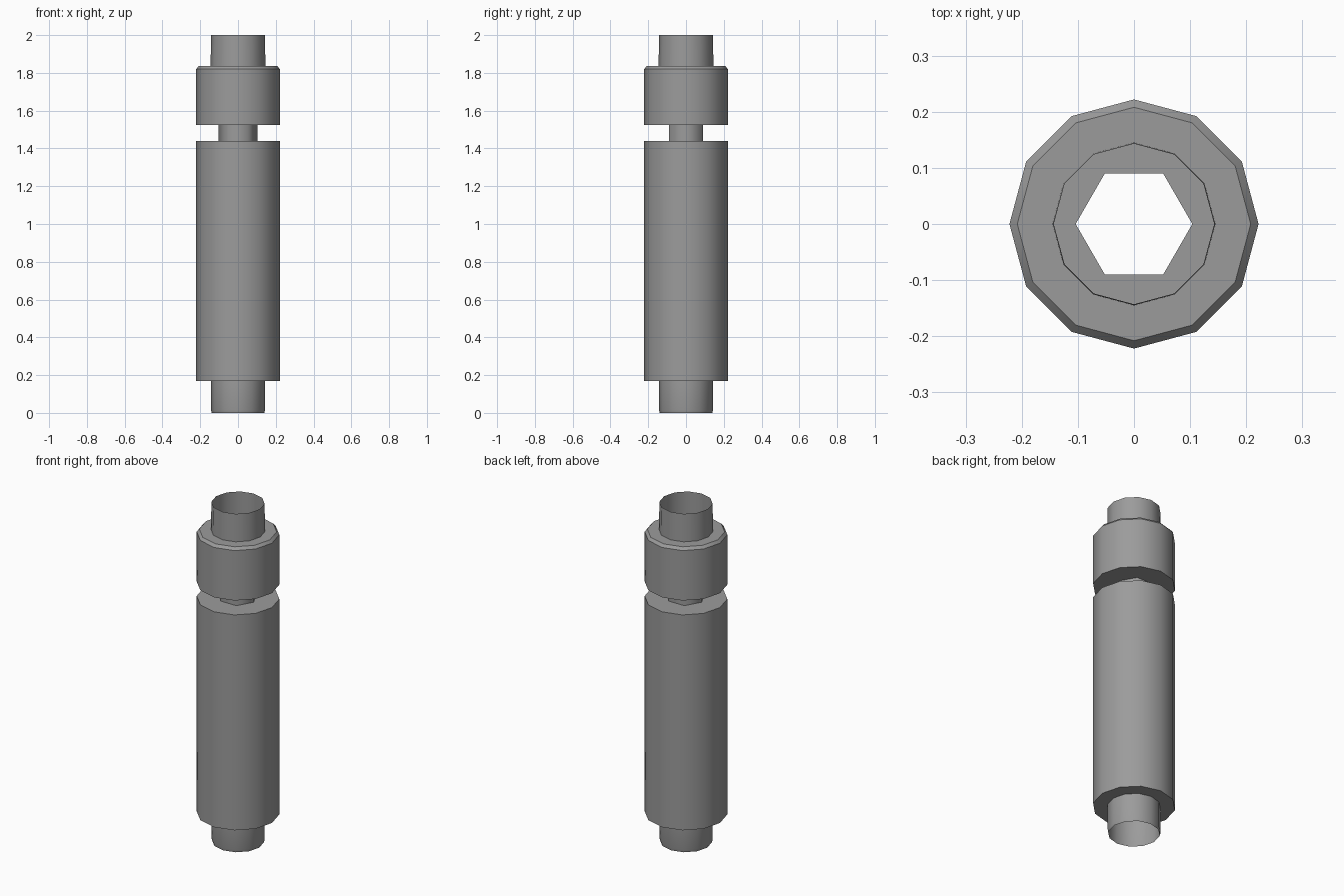
import bpy, bmesh, math

if "Cube" in bpy.data.objects:
    bpy.data.objects.remove(bpy.data.objects["Cube"])

# dark grey metal
metal = bpy.data.materials.new("dark_grey")
metal.diffuse_color = (0.33, 0.33, 0.33, 1)
metal.use_nodes = True
metal.node_tree.nodes["Principled BSDF"].inputs["Base Color"].default_value = metal.diffuse_color


def ring_radius(r, k, sides, hexagon):
    # on a hexagonal ring every other of 12 points lies mid-flat
    if hexagon and sides == 12 and k % 2:
        return r * math.cos(math.pi / 6)
    return r


def shell(name, profile, sides, soft=()):
    """Open revolved shell; profile is (radius, z, hexagon) from top to bottom."""
    bm = bmesh.new()
    rings = []
    for r, z, hexagon in profile:
        ring = []
        for k in range(sides):
            a = 2 * math.pi * k / sides
            rr = ring_radius(r, k, sides, hexagon)
            ring.append(bm.verts.new((rr * math.cos(a), rr * math.sin(a), z)))
        rings.append(ring)
    for up, low in zip(rings, rings[1:]):
        for k in range(sides):
            n = (k + 1) % sides
            face = bm.faces.new((low[k], low[n], up[n], up[k]))
            face.smooth = True
    # smooth around the wall, crisp at every step except soft rings
    for i, ring in enumerate(rings):
        for k in range(sides):
            edge = bm.edges.get((ring[k], ring[(k + 1) % sides]))
            edge.smooth = i in soft
    mesh = bpy.data.meshes.new(name)
    bm.to_mesh(mesh)
    bm.free()
    mesh.materials.append(metal)
    obj = bpy.data.objects.new(name, mesh)
    bpy.context.collection.objects.link(obj)
    return obj


TUBE, BODY, NECK = 0.143, 0.222, 0.104

# upper collar with open spout and chamfered shoulder
shell("upper_collar", [
    (TUBE, 2.0, False),
    (TUBE + 0.002, 1.836, False),
    (0.208, 1.836, False),
    (BODY, 1.82, False),
    (BODY, 1.525, False),
    (NECK, 1.525, True),
], 12)

# narrow hexagonal neck
shell("hex_neck", [(NECK, 1.525, True), (NECK, 1.44, True)], 6)

# long barrel with open lower spout, slightly drawn in at the rim
shell("barrel", [
    (NECK, 1.44, True),
    (BODY, 1.44, False),
    (BODY, 0.168, False),
    (TUBE, 0.168, False),
    (TUBE, 0.015, False),
    (0.139, 0.0, False),
], 12, soft=(4,))
